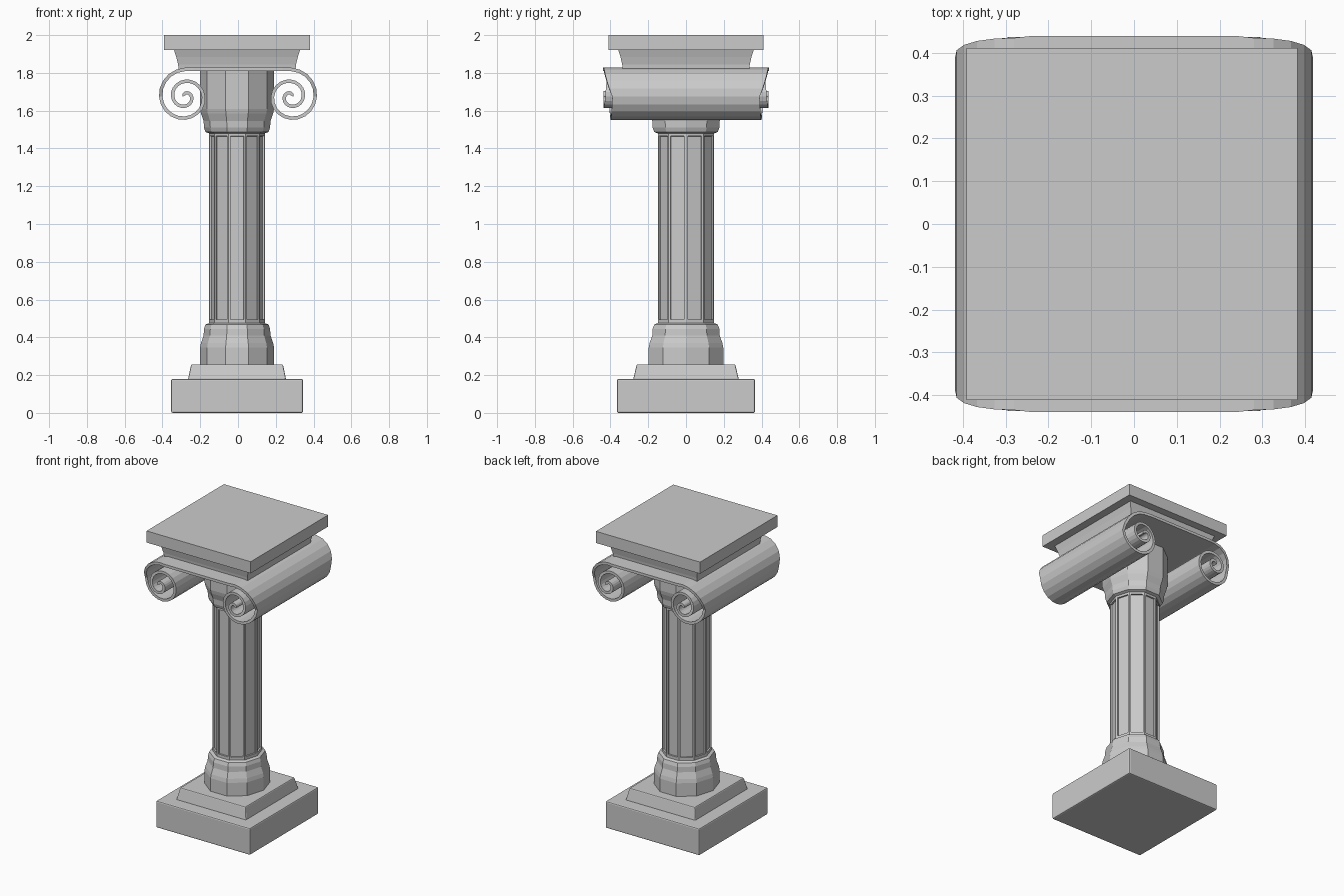
import bpy, bmesh
from math import cos, sin, pi, tau

cube = bpy.data.objects.get("Cube")
if cube:
    bpy.data.objects.remove(cube, do_unlink=True)

# Single stone colour
stone = bpy.data.materials.new("grey stone")
stone.use_nodes = True
GREY = (0.6, 0.6, 0.6, 1)
stone.diffuse_color = GREY
stone.node_tree.nodes["Principled BSDF"].inputs["Base Color"].default_value = GREY

CX = -0.005      # column axis sits slightly off the scroll centre
SIDES = 10
DEPTH = 1.06     # column is a little deeper than wide


def finish(bm, name):
    bmesh.ops.recalc_face_normals(bm, faces=bm.faces)
    mesh = bpy.data.meshes.new(name)
    bm.to_mesh(mesh)
    bm.free()
    mesh.materials.append(stone)
    obj = bpy.data.objects.new(name, mesh)
    bpy.context.collection.objects.link(obj)
    return obj


def square(hx, hy, z):
    return [(CX + sx * hx, sy * hy, z) for sx, sy in ((-1, -1), (1, -1), (1, 1), (-1, 1))]


def round_ring(r, z):
    return [(CX + r * cos(tau * i / SIDES), DEPTH * r * sin(tau * i / SIDES), z)
            for i in range(SIDES)]


def loft(rings):
    """Join rings of equal length into a capped solid."""
    bm = bmesh.new()
    loops = [[bm.verts.new(p) for p in ring] for ring in rings]
    n = len(loops[0])
    for a, b in zip(loops, loops[1:]):
        for i in range(n):
            j = (i + 1) % n
            bm.faces.new((a[i], a[j], b[j], b[i]))
    bm.faces.new(loops[0][::-1])
    bm.faces.new(loops[-1])
    return bm


def soften(obj, width):
    mod = obj.modifiers.new("edge", 'BEVEL')
    mod.width = width
    mod.segments = 2


# Stepped square base
soften(finish(loft([square(0.349, 0.365, 0), square(0.349, 0.365, 0.18)]), "plinth"), 0.008)
soften(finish(loft([square(0.26, 0.28, 0.175), square(0.243, 0.261, 0.257)]), "upper_plinth"), 0.006)

# Turned collar, shared by the foot and (flipped) by the neck
collar = [(0.196, 0), (0.196, 0.09), (0.191, 0.115), (0.177, 0.155),
          (0.175, 0.19), (0.167, 0.213), (0.148, 0.22)]
finish(loft([round_ring(r, 0.255 + h) for r, h in collar]), "foot_collar")
neck = [(0.196, -0.115)] + collar
finish(loft([round_ring(r, 1.7 - h) for r, h in reversed(neck)]), "neck_collar")

# Shaft with a recessed flute on every side
bm = loft([round_ring(0.148, 0.47), round_ring(0.148, 0.485),
           round_ring(0.148, 1.475), round_ring(0.148, 1.49)])
bmesh.ops.recalc_face_normals(bm, faces=bm.faces)
tall = [f for f in bm.faces if max(v.co.z for v in f.verts) - min(v.co.z for v in f.verts) > 0.5]
bmesh.ops.inset_individual(bm, faces=tall, thickness=0.014, depth=0)
bmesh.ops.inset_individual(bm, faces=tall, thickness=0.001, depth=-0.01)
finish(bm, "fluted_shaft")

# Square top slab over a curved moulding
finish(loft([square(0.31, 0.335, 1.82), square(0.312, 0.338, 1.845), square(0.322, 0.347, 1.885),
             square(0.335, 0.36, 1.925)]), "top_moulding")
finish(loft([square(0.387, 0.411, 1.922), square(0.387, 0.411, 2.0)]), "top_slab")

# Scroll band: one sheet rolled into a spiral at each end
STEPS, PER_QUARTER = 45, 5
right = []
for k in range(STEPS + 1):
    q = k / PER_QUARTER                       # quarter turns from the top
    angle = pi / 2 - q * pi / 2
    radius = 0.154 - 0.0158 * q
    if q < 1:
        half = 0.435 - 0.045 * q ** 2
    else:
        half = 0.39 + 0.047 * min(1, (q - 1) / 5)
    right.append((0.28 + radius * cos(angle), 1.674 + radius * sin(angle), half))
flat = [(0.235, 1.828, 0.44)]
side = flat + right
path = [(-x, z, h) for x, z, h in reversed(side)] + side

bm = bmesh.new()
rows = [(bm.verts.new((x, -h, z)), bm.verts.new((x, h, z))) for x, z, h in path]
for a, b in zip(rows, rows[1:]):
    bm.faces.new((a[0], b[0], b[1], a[1]))
band = finish(bm, "scroll_band")
top_up = max(band.data.polygons, key=lambda p: p.area).normal.z > 0
thick = band.modifiers.new("thickness", 'SOLIDIFY')
thick.thickness = 0.018
thick.offset = -1 if top_up else 1
